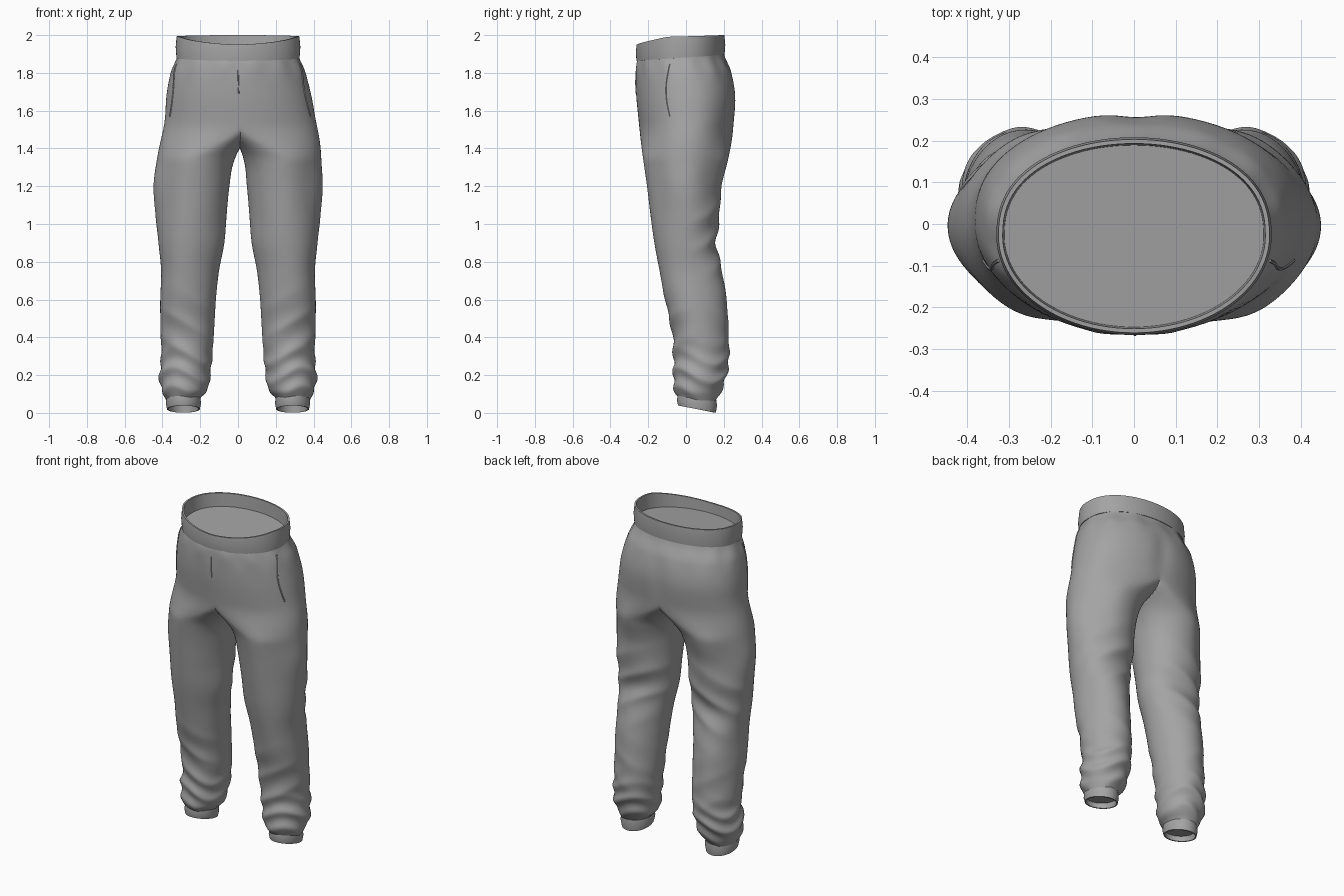
import bpy, bmesh
from math import sin, cos, pi, exp, radians, sqrt

cube = bpy.data.objects.get("Cube")
if cube:
    bpy.data.objects.remove(cube)

# Single cloth colour
cloth = bpy.data.materials.new("grey_cloth")
cloth.use_nodes = True
GREY = (0.37, 0.37, 0.37, 1)
cloth.diffuse_color = GREY
bsdf = cloth.node_tree.nodes["Principled BSDF"]
bsdf.inputs["Base Color"].default_value = GREY
bsdf.inputs["Roughness"].default_value = 0.8

# Silhouette stations: height, outer x, inner x, front y, back y
STATIONS = [
    (0.05, .365, .21, -.03, .145), (0.085, .385, .20, -.045, .165),
    (0.11, .402, .165, -.06, .185), (0.2, .414, .146, -.066, .215),
    (0.3, .404, .135, -.066, .228), (0.45, .409, .125, -.08, .222),
    (0.6, .413, .118, -.115, .212), (0.75, .411, .103, -.14, .19),
    (0.9, .424, .074, -.165, .163), (1.05, .437, .06, -.185, .182),
    (1.2, .446, .045, -.205, .19), (1.33, .435, .026, -.225, .22),
    (1.42, .424, -.02, -.238, .238), (1.55, .4, -.2, -.252, .258),
    (1.68, .384, -.3, -.264, .266), (1.8, .357, -.3, -.267, .244),
    (1.87, .327, -.3, -.262, .209), (1.91, .313, -.3, -.248, .196),
]


def station(z):
    """Smoothly interpolated silhouette at height z."""
    n = len(STATIONS)
    i = max(k for k in range(n - 1) if STATIONS[k][0] <= z or k == 0)
    p, q = STATIONS[i], STATIONS[i + 1]
    before, after = STATIONS[max(i - 1, 0)], STATIONS[min(i + 2, n - 1)]
    h = q[0] - p[0]
    t = min(max((z - p[0]) / h, 0), 1)
    out = []
    for k in range(1, 5):
        m0 = (q[k] - before[k]) / (q[0] - before[0]) * h
        m1 = (after[k] - p[k]) / (after[0] - p[0]) * h
        out.append((2*t**3 - 3*t*t + 1) * p[k] + (t**3 - 2*t*t + t) * m0
                   + (3*t*t - 2*t**3) * q[k] + (t**3 - t*t) * m1)
    return out


def bell(v, mid, width):
    return exp(-((v - mid) / width) ** 2)


def ridge(v):
    return 0.65 - sqrt(sin(v / 2) ** 2 + .03)


def folds(a, z):
    """Cloth wrinkles as an outward offset."""
    back, front = max(0, sin(a)), max(0, -sin(a))
    d = 0.02 * bell(z, .93, .17) * back * ridge(z * 40 + 4 * cos(a + .4))
    d += 0.022 * bell(z, .2, .12) * ridge(z * 62 + 2.6 * sin(a * 2 + .5))
    d += 0.016 * bell(z, .42, .16) * (front + .4 * back) * ridge(z * 40 - 3.5 * cos(a))
    d += 0.004 * sin(3 * a + 6 * z) * bell(z, .8, .6)
    d += 0.004 * sin(13 * a) * bell(z, 1.84, .06)
    # Flatter corners on the thigh
    return d - .013 * bell(z, 1.25, .2) * sin(2 * a) ** 2 * (cos(a) > 0)


def squared(s, amount):
    """Square off a cross-section where s is positive."""
    return s ** (1 - amount) if s > 0 else s


def sway(z):
    """Slight sideways hang of the hips."""
    return .013 * bell(z, 1.5, .18)


def surface(a, z):
    """Point on the +x half; angle runs front, outside, back, inside."""
    xo, xi, yf, yb = station(z)
    s = min(max((z - 1.33) / .21, 0), 1)
    cx = (xo + max(xi, 0)) / 2 * (1 - s * s * (3 - 2 * s))
    cy = (yf + yb) / 2
    c = cos(a)
    d = folds(a, z)
    side = squared(sin(a), .16 * s)
    if c > 0:
        x = cx + (xo - cx + d) * c
    else:
        # Fuller cloth on the inside of the thigh towards the crotch
        x = cx + (cx - xi + d * .6) * c
        fill = .4 * bell(z, 1.43, .12)
        side = squared(side, fill) if side > 0 else -squared(-side, fill)
    y = cy + ((yb - yf) / 2 + d) * side
    # Dip along the centre of the seat
    y -= .012 * bell(x, 0, .05) * bell(z, 1.66, .18) * max(0, sin(a))
    if c < 1e-6 and s >= 1 or x < 1e-4:
        x = 0
    tilt = bell(z, 1.9, .08) * .04 - bell(z, .05, .05) * .08
    return (x, y, z + tilt * y)


def add_object(name, bm, mirrored=False, relax=0):
    if mirrored:
        bmesh.ops.mirror(bm, geom=bm.verts[:] + bm.edges[:] + bm.faces[:],
                         axis='X', merge_dist=0.0003)
    for v in bm.verts:
        v.co.x += sway(v.co.z)
    mesh = bpy.data.meshes.new(name)
    bmesh.ops.recalc_face_normals(bm, faces=bm.faces)
    bm.to_mesh(mesh)
    bm.free()
    mesh.materials.append(cloth)
    ob = bpy.data.objects.new(name, mesh)
    bpy.context.collection.objects.link(ob)
    if relax:
        mod = ob.modifiers.new("Relax", 'SMOOTH')
        mod.factor, mod.iterations = 0.5, relax
    bpy.ops.object.select_all(action='DESELECT')
    ob.select_set(True)
    bpy.context.view_layer.objects.active = ob
    bpy.ops.object.shade_smooth_by_angle(angle=radians(50))


def loft(rings, cap_end=False):
    """Bridge closed rings of equal length."""
    bm = bmesh.new()
    loops = [[bm.verts.new(p) for p in ring] for ring in rings]
    n = len(rings[0])
    for lo, hi in zip(loops, loops[1:]):
        for i in range(n):
            j = (i + 1) % n
            bm.faces.new((lo[i], lo[j], hi[j], hi[i]))
    if cap_end:
        bm.faces.new(loops[-1])
    return bm


# Trouser body: one leg and half the hips, mirrored across the centre
N, ROWS = 96, 150
angles = [2 * pi * i / N - pi / 2 for i in range(N)]
bm = loft([[surface(a, .05 + 1.85 * r / ROWS) for a in angles] for r in range(ROWS + 1)])
inside = [f for f in bm.faces if all(v.co.x < 1e-5 for v in f.verts)]
bmesh.ops.delete(bm, geom=inside, context='FACES')
add_object("trouser_body", bm, mirrored=True, relax=4)


def band_ring(cx, cy, rx, ry, height, square=0):
    return [(cx + rx * cos(a), cy + ry * squared(sin(a), square), height(sin(a)))
            for a in angles]


# Waistband, higher at the back, closed inside by a panel
def waist_top(s):
    return 1.95 + .036 * min(1, (s + 1) / .7) ** .8 + .007 * (s + 1)


def waist_low(s):
    return 1.88 + .016 * s


def waist_mid(s):
    return (waist_top(s) + waist_low(s)) / 2


waist = [(-.012, waist_low), (.002, waist_low), (.006, waist_mid), (.001, waist_top),
         (-.009, waist_top), (-.013, lambda s: waist_low(s) + .025)]
rings = [band_ring(0, -.029, .324 + o, .231 + o, h, .16) for o, h in waist]
add_object("waistband", loft(rings, cap_end=True))


# Ankle cuffs, tilted, with a recessed inner panel
def cuff_at(base, slope):
    return lambda s: base - slope * s


cuff = [(-.012, cuff_at(.082, .01)), (0, cuff_at(.08, .01)), (.003, cuff_at(.05, .014)),
        (-.003, cuff_at(.02, .019)), (-.01, cuff_at(.02, .019)), (-.012, cuff_at(.055, .014))]
rings = [band_ring(.289, .058, .09 + o, .103 + o, h) for o, h in cuff]
add_object("ankle_cuffs", loft(rings, cap_end=True), mirrored=True)


# Thin raised seams following the cloth
def seam(name, z0, z1, angle_at, radius, mirrored=True):
    steps = 24
    rings = []
    for i in range(steps + 1):
        t = i / steps
        x, y, z = surface(angle_at(t), z0 + (z1 - z0) * t)
        rings.append([(x + radius * cos(k * pi / 3), y + radius * sin(k * pi / 3), z)
                      for k in range(6)])
    add_object(name, loft(rings, cap_end=True), mirrored=mirrored)


seam("pocket_openings", 1.57, 1.85, lambda t: -.36 - .1 * sin(pi * t) + .09 * t, .004)
seam("fly_seam", 1.69, 1.82, lambda t: -pi / 2, .003, mirrored=False)
